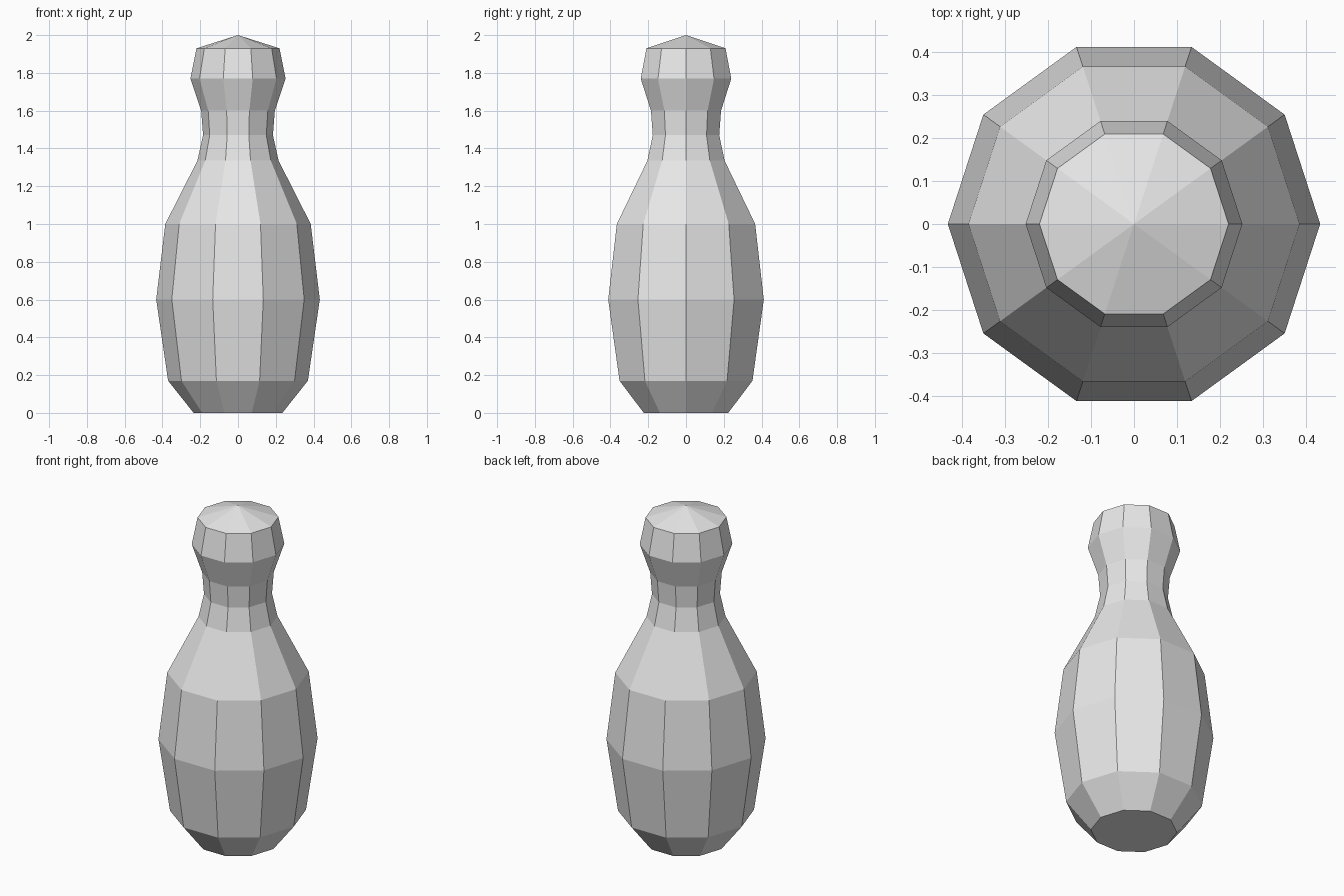
import bpy
import bmesh
from math import cos, sin, tau

cube = bpy.data.objects.get("Cube")
if cube:
    bpy.data.objects.remove(cube, do_unlink=True)

SIDES = 10

# Silhouette of the pin: (radius, height) from base to crown
PROFILE = [
    (0.235, 0.0), (0.37, 0.17), (0.433, 0.6), (0.385, 1.0), (0.215, 1.335),
    (0.185, 1.47), (0.195, 1.6), (0.252, 1.77), (0.22, 1.93),
]
TIP_HEIGHT = 2.0


def make_material(name, colour):
    mat = bpy.data.materials.new(name)
    mat.use_nodes = True
    mat.diffuse_color = colour
    mat.node_tree.nodes["Principled BSDF"].inputs["Base Color"].default_value = colour
    return mat


def lathe(name, profile, tip_height, material):
    bm = bmesh.new()
    rings = [
        [bm.verts.new((r * cos(tau * i / SIDES), r * sin(tau * i / SIDES), z))
         for i in range(SIDES)]
        for r, z in profile
    ]
    tip = bm.verts.new((0, 0, tip_height))
    # Flat base, side bands and shallow pointed crown
    bm.faces.new(reversed(rings[0]))
    for i in range(SIDES):
        j = (i + 1) % SIDES
        for low, high in zip(rings, rings[1:]):
            bm.faces.new((low[i], low[j], high[j], high[i]))
        bm.faces.new((rings[-1][i], rings[-1][j], tip))
    bmesh.ops.recalc_face_normals(bm, faces=bm.faces)
    mesh = bpy.data.meshes.new(name)
    bm.to_mesh(mesh)
    bm.free()
    mesh.materials.append(material)
    obj = bpy.data.objects.new(name, mesh)
    bpy.context.scene.collection.objects.link(obj)
    return obj


light_grey = make_material("light grey", (0.8, 0.8, 0.8, 1.0))
lathe("bowling_pin", PROFILE, TIP_HEIGHT, light_grey)
